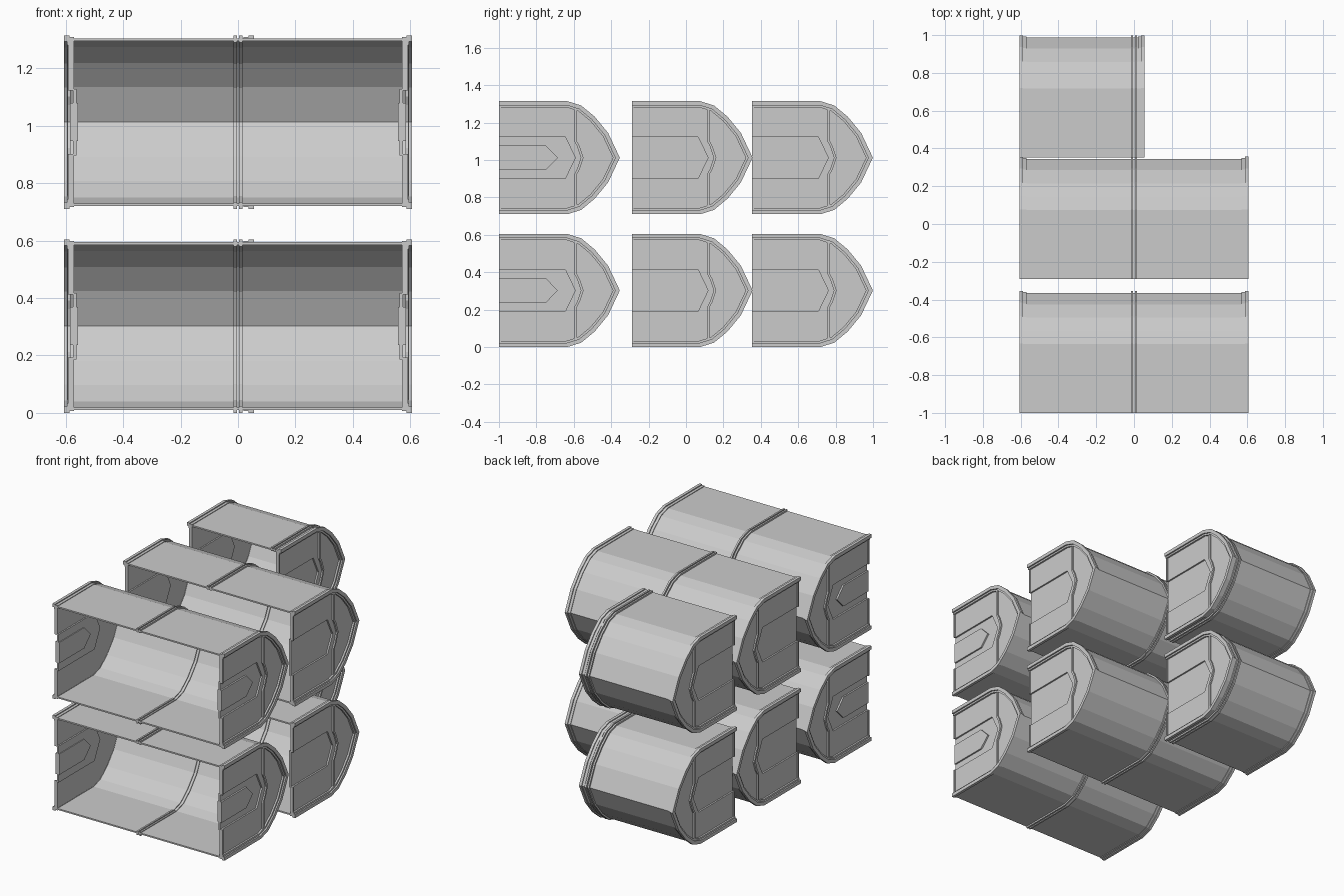
import bpy, bmesh
from mathutils import Vector

if "Cube" in bpy.data.objects:
    bpy.data.objects.remove(bpy.data.objects["Cube"], do_unlink=True)

grey = bpy.data.materials.new("plain_grey")
grey.use_nodes = True
GREY = (0.6, 0.6, 0.6, 1)
grey.diffuse_color = GREY
grey.node_tree.nodes["Principled BSDF"].inputs["Base Color"].default_value = GREY

# Half outline of a bin in (depth, height), from the open front to the rear ridge
H = 0.292
HALF = [(0, H), (0.365, H), (0.435, 0.27), (0.505, 0.212), (0.575, 0.127), (0.635, 0)]


def mirrored(half):
    """Complete a top half whose last point lies on the centre line."""
    return half + [(y, -z) for y, z in reversed(half[:-1])]


def outline(grow=0.0):
    """The bin outline, moved outward by grow with mitred corners."""
    pts = [Vector(p) for p in mirrored(HALF)]
    normals = []
    for a, b in zip(pts, pts[1:]):
        d = (b - a).normalized()
        normals.append(Vector((-d.y, d.x)))
    before = [normals[0]] + normals
    after = normals + [normals[-1]]
    return [tuple(p + (m + n) * grow / (1 + m.dot(n)))
            for p, m, n in zip(pts, before, after)]


def finish(bm, name, place):
    bmesh.ops.recalc_face_normals(bm, faces=bm.faces[:])
    mesh = bpy.data.meshes.new(name)
    bm.to_mesh(mesh)
    bm.free()
    mesh.materials.append(grey)
    ob = bpy.data.objects.new(name, mesh)
    ob.location = place
    bpy.context.collection.objects.link(ob)


def prism(name, poly, x0, x1, place):
    """Solid plate with the given side outline."""
    bm = bmesh.new()
    face = bm.faces.new([bm.verts.new((x0, y, z)) for y, z in poly])
    new = bmesh.ops.extrude_face_region(bm, geom=[face])["geom"]
    for v in new:
        if isinstance(v, bmesh.types.BMVert):
            v.co.x = x1
    finish(bm, name, place)


def band(name, path_a, path_b, x0, x1, place):
    """Solid strip between two open paths."""
    bm = bmesh.new()
    rows = [[bm.verts.new((x, y, z)) for y, z in path]
            for x, path in ((x0, path_a), (x1, path_a), (x1, path_b), (x0, path_b))]
    for r, s in zip(rows, rows[1:] + rows[:1]):
        for i in range(len(r) - 1):
            bm.faces.new((r[i], r[i + 1], s[i + 1], s[i]))
    for end in (0, -1):
        bm.faces.new([r[end] for r in rows])
    finish(bm, name, place)


def arrow(length, shoulder, half):
    """Plate outline with a pointed rear end."""
    return mirrored([(0, half), (shoulder, half), (length, 0)])


def end_cap(side, edge, hexagon, place):
    """End wall with rim, pointed recess and chevron bar; edge is its outer x."""
    def span(a, b):
        return side * (edge - a), side * (edge - b)

    label = "left_" if side > 0 else "right_"
    # Stepped rim around the wall
    band(label + "outer_rim", outline(0.01), outline(-0.012), *span(0.018, 0), place)
    band(label + "inner_rim", outline(0.004), outline(-0.012), *span(0.035, 0.018), place)
    band(label + "rim_step", outline(-0.011), outline(-0.023), *span(0.021, 0.009), place)
    # Wall with its pointed notch, closed by a set-back panel
    notch = arrow(0.408, 0.355, 0.11)
    prism(label + "end_wall", outline(-0.004) + notch[::-1], *span(0.034, 0.02), place)
    prism(label + "pointed_panel", arrow(0.418, 0.361, 0.116), *span(0.043, 0.03), place)
    # Upright bar that bends around the point
    bar = mirrored([(0.402, 0.28), (0.402, 0.09), (0.418, 0.06), (0.438, 0)])
    band(label + "chevron_bar", bar, [(y + 0.014, z) for y, z in bar],
         *span(0.022, 0.011), place)
    # Thin front edging above and below the notch
    for s in (1, -1):
        prism(label + "front_edging", [(0, s * 0.11), (0.01, s * 0.11),
              (0.01, s * 0.28), (0, s * 0.28)], *span(0.022, 0.014), place)
    if hexagon:
        prism(label + "raised_plate", arrow(0.315, 0.25, 0.066), *span(0.048, 0.02), place)


def make_bin(place, single, hexagon):
    right_end, left_end = 0.605, 0.055 if single else 0.605
    # Curved shells, one per bay
    band("right_shell", outline(), outline(-0.009), -right_end + 0.03, 0, place)
    band("left_shell", outline(), outline(-0.009), 0, left_end - 0.03, place)
    # Paired flanges where the bays meet
    for s in (1, -1):
        band("joint_flange", outline(0.01), outline(-0.014), s * 0.004, s * 0.015, place)
    end_cap(-1, right_end, hexagon, place)
    end_cap(1, left_end, hexagon, place)


# Three rows on two levels; the rear row has a single bay
for z in (0.302, 1.012):
    for row, y in enumerate((-1, -0.29, 0.353)):
        make_bin((0, y, z), row == 2, row == 0)
